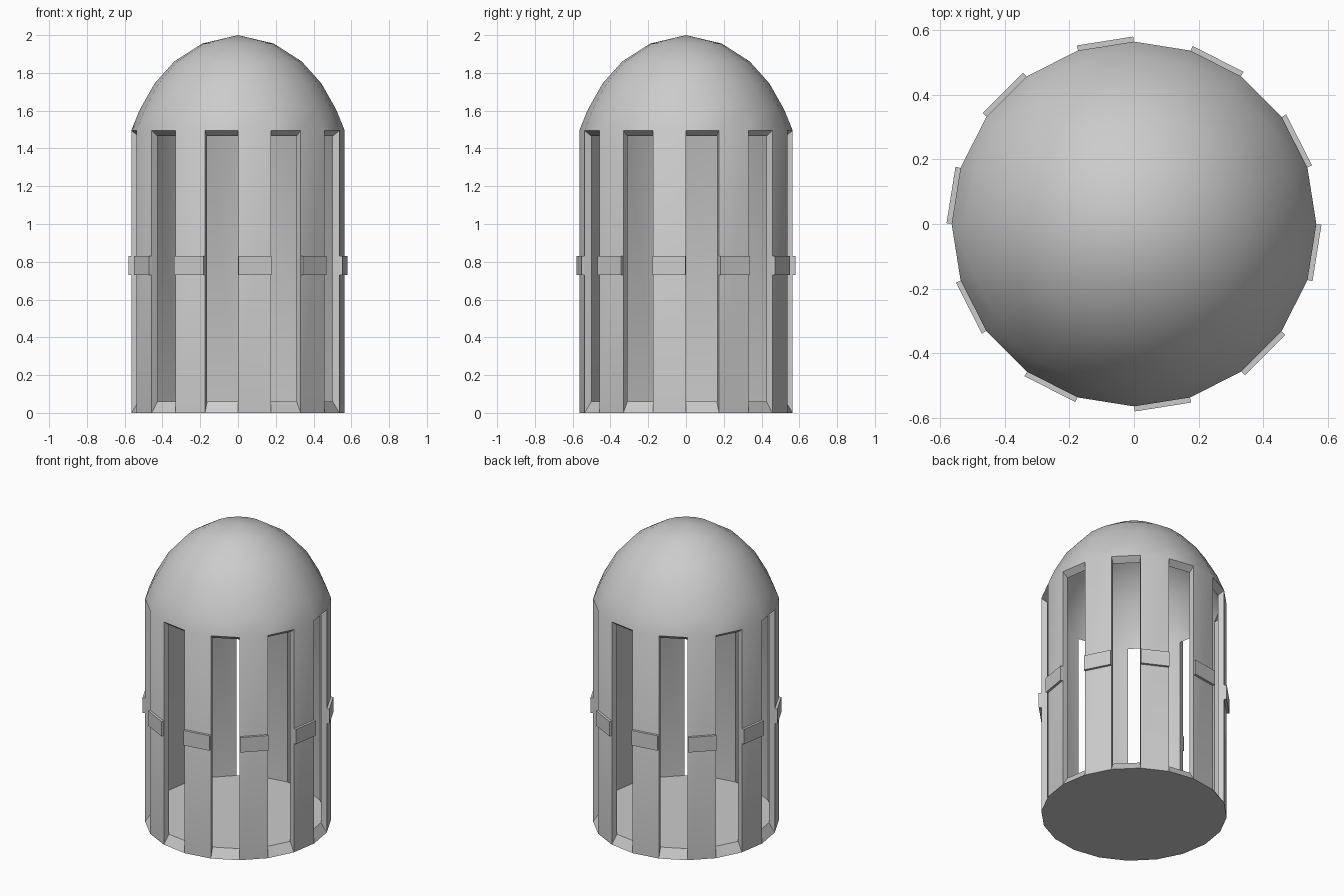
import bpy, bmesh, math

if "Cube" in bpy.data.objects:
    bpy.data.objects.remove(bpy.data.objects["Cube"])

N = 20
R = 0.565
# (radius, height) from floor edge up to dome tip
OUTER = [(R, 0), (R, 1.495), (0.52, 1.605), (0.443, 1.742), (0.338, 1.86), (0.19, 1.955)]
INNER = [(0.527, 0.06), (0.527, 1.465), (0.482, 1.58), (0.412, 1.71), (0.314, 1.823), (0.176, 1.91)]


def polar(r, i, z):
    a = 2 * math.pi * i / N
    return (r * math.cos(a), r * math.sin(a), z)


def finish(bm, name):
    bmesh.ops.recalc_face_normals(bm, faces=bm.faces[:])
    mesh = bpy.data.meshes.new(name)
    bm.to_mesh(mesh)
    bm.free()
    ob = bpy.data.objects.new(name, mesh)
    bpy.context.collection.objects.link(ob)
    return ob


# Shell: floor, ten wall panels with open slots between, and dome
bm = bmesh.new()


def skin(profile, tip_z):
    rings = [[bm.verts.new(polar(r, i, z)) for i in range(N)] for r, z in profile]
    tip = bm.verts.new((0, 0, tip_z))
    bm.faces.new(rings[0])
    for k in range(len(rings) - 1):
        for i in range(N):
            if k == 0 and i % 2 == 0:
                continue  # slot
            j = (i + 1) % N
            bm.faces.new((rings[k][i], rings[k][j], rings[k + 1][j], rings[k + 1][i]))
    for i in range(N):
        bm.faces.new((rings[-1][i], rings[-1][(i + 1) % N], tip))
    return rings


out, inn = skin(OUTER, 2.0), skin(INNER, 1.955)
# Slot rims joining the outer and inner skins
for i in range(0, N, 2):
    loop = [(0, i), (0, (i + 1) % N), (1, (i + 1) % N), (1, i)]
    for n in range(4):
        (k1, a), (k2, b) = loop[n], loop[(n + 1) % 4]
        bm.faces.new((out[k1][a], out[k2][b], inn[k2][b], inn[k1][a]))
shell = finish(bm, "domed_shell")
bpy.context.view_layer.objects.active = shell
shell.select_set(True)
bpy.ops.object.shade_smooth_by_angle(angle=math.radians(30))
shell.select_set(False)

# Raised band across each wall panel
bm = bmesh.new()
for i in range(1, N, 2):
    mid = 2 * math.pi * (i + 0.5) / N
    dx, dy = 0.016 * math.cos(mid), 0.016 * math.sin(mid)
    vs = []
    for z in (0.73, 0.83):
        for r, s, e in ((R - 0.01, i, 0), (R, i, 1), (R, i + 1, 1), (R - 0.01, i + 1, 0)):
            x, y, _ = polar(r, s, z)
            vs.append(bm.verts.new((x + dx * e, y + dy * e, z)))
    bm.faces.new(vs[:4])
    bm.faces.new(vs[4:])
    for n in range(4):
        m = (n + 1) % 4
        bm.faces.new((vs[n], vs[m], vs[4 + m], vs[4 + n]))
finish(bm, "panel_bands")
